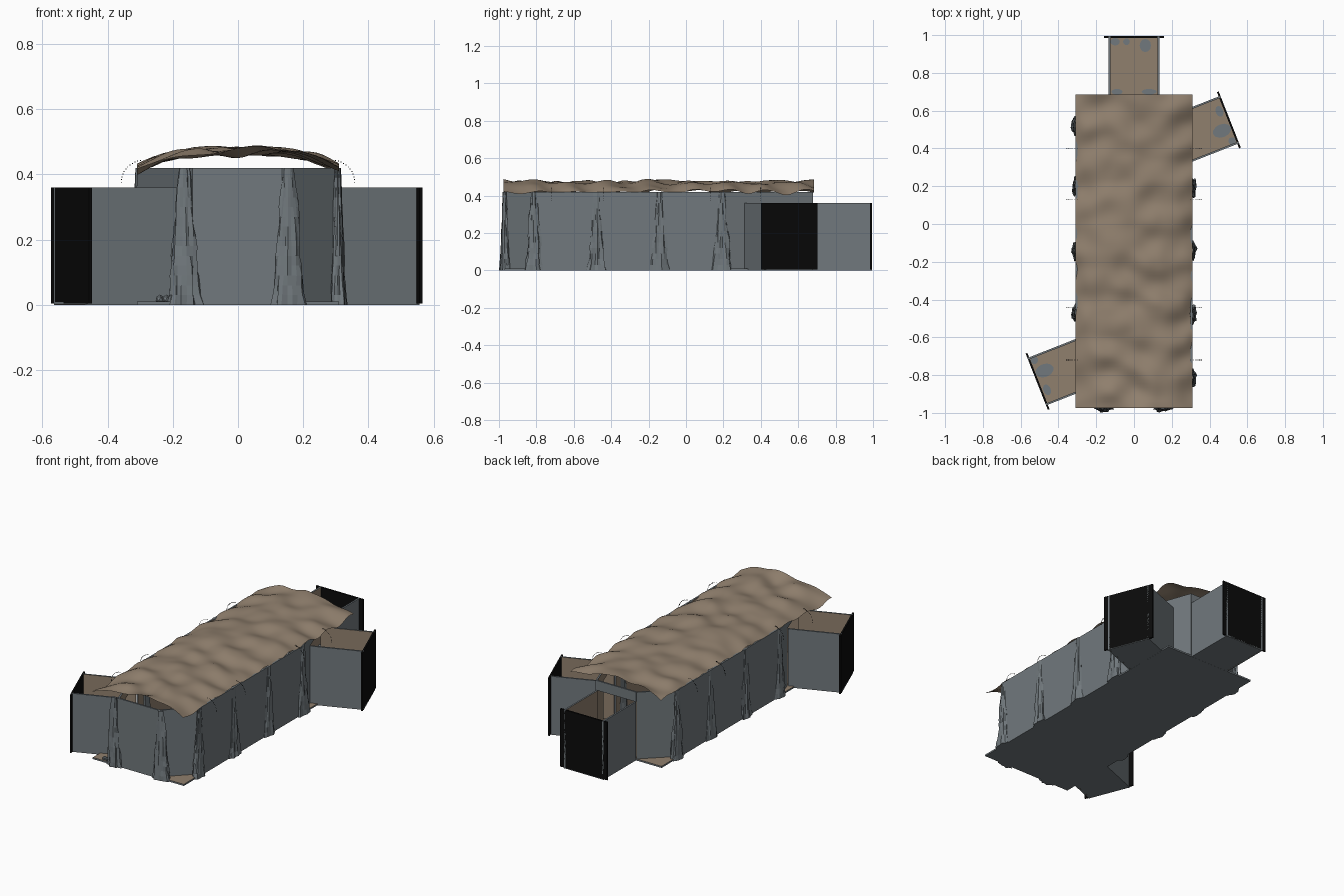
import bpy, bmesh, math, random
from mathutils import Vector, noise

random.seed(4)
if "Cube" in bpy.data.objects:
    bpy.data.objects.remove(bpy.data.objects["Cube"])


def material(name, rgb):
    m = bpy.data.materials.new(name)
    m.diffuse_color = (*rgb, 1)
    m.use_nodes = True
    bsdf = m.node_tree.nodes["Principled BSDF"]
    bsdf.inputs["Base Color"].default_value = (*rgb, 1)
    bsdf.inputs["Roughness"].default_value = 0.9
    return m


STONE = material("grey stone", (0.165, 0.19, 0.205))
EARTH = material("brown earth", (0.28, 0.215, 0.155))
BLACK = material("black", (0.003, 0.003, 0.003))

W, FRONT, BACK, WALL_H, DOOR_H = 0.31, -0.97, 0.68, 0.42, 0.36
THICK = 0.01


def finish(name, bm, mats):
    bmesh.ops.recalc_face_normals(bm, faces=bm.faces)
    me = bpy.data.meshes.new(name)
    bm.to_mesh(me)
    bm.free()
    for m in mats:
        me.materials.append(m)
    ob = bpy.data.objects.new(name, me)
    bpy.context.collection.objects.link(ob)
    return ob


def prism(name, outline, z0, z1, mats, inner=None):
    """Extrude a plan outline; faces pointing along inner get the second material."""
    bm = bmesh.new()
    face = bm.faces.new([bm.verts.new((p[0], p[1], z0)) for p in outline])
    ext = bmesh.ops.extrude_face_region(bm, geom=[face])
    for v in ext["geom"]:
        if isinstance(v, bmesh.types.BMVert):
            v.co.z = z1
    bmesh.ops.recalc_face_normals(bm, faces=bm.faces)
    if inner is not None:
        for f in bm.faces:
            f.normal_update()
            f.material_index = int(f.normal.dot(inner) > 0.9)
    return finish(name, bm, mats)


def panel(name, p, q, z0=0.0, z1=WALL_H, mats=(STONE, EARTH)):
    """Thin wall from p to q whose inner side lies to the left of the direction."""
    p, q = Vector(p), Vector(q)
    d = (q - p).normalized()
    n = Vector((-d.y, d.x))
    inner = Vector((n.x, n.y, 0))
    return prism(name, [p, q, q + n * THICK, p + n * THICK], z0, z1, mats, inner)


UP = Vector((0, 0, 1))

# Hall floor
prism("hall_floor", [(-W, FRONT), (W, FRONT), (W, BACK), (-W, BACK)], 0, THICK,
      (STONE, EARTH), UP)

# Hall walls, counter-clockwise; the last entry tells if a tunnel opens there
plan = [((-0.14, FRONT), "front_wall", False), ((0.14, FRONT), "front_left_corner", False),
        ((W, -0.8), "left_wall", False), ((W, 0.2), "left_tunnel_wall", True),
        ((0.14, BACK), "back_wall", True), ((-0.14, BACK), "back_right_corner", False),
        ((-W, 0.52), "right_wall", False), ((-W, -0.49), "right_tunnel_wall", True)]
for i, (p, name, has_door) in enumerate(plan):
    p, q = Vector(p), Vector(plan[(i + 1) % len(plan)][0])
    if not has_door:
        panel(name, p, q)
        continue
    d, mid = (q - p).normalized(), (p + q) / 2
    a, b = mid - d * 0.135, mid + d * 0.135
    panel(name + "_lintel", a, b, DOOR_H)
    if (a - p).length > 0.02:
        panel(name + "_jamb_a", p, a)
        panel(name + "_jamb_b", b, q)


# Side tunnels, open above, closed by a black end panel
def tunnel(name, end, out, length, patches):
    end, u = Vector(end), Vector(out).normalized()
    t = Vector((-u.y, u.x))
    hw = 0.135

    def at(along, side):
        return end - u * along + t * side

    panel(name + "_wall_a", at(length, -hw), at(0, -hw), 0, DOOR_H)
    panel(name + "_wall_b", at(0, hw), at(length, hw), 0, DOOR_H)
    panel(name + "_end", at(0, -0.16), at(0, 0.16), 0.004, DOOR_H, (BLACK, BLACK))
    prism(name + "_floor", [at(length, -hw), at(0, -hw), at(0, hw), at(length, hw)],
          0.0005, THICK - 0.0005, (STONE, EARTH), UP)
    # Stone patches on the floor
    for k, (along, side, ra, rs) in enumerate(patches):
        ring = [at(along + ra * math.cos(s * math.tau / 12), side + rs * math.sin(s * math.tau / 12))
                for s in range(12)]
        prism(f"{name}_patch_{k}", ring, THICK, THICK + 0.003, (STONE,))


tunnel("back_tunnel", (0, 0.995), (0, 1), 0.315,
       [(0.05, -0.06, 0.035, 0.03), (0.03, 0.04, 0.018, 0.018), (0.03, 0.1, 0.02, 0.025),
        (0.295, -0.08, 0.015, 0.04), (0.295, 0.09, 0.015, 0.03)])
side_patches = [(0.06, -0.04, 0.05, 0.035), (0.035, 0.06, 0.02, 0.03), (0.03, -0.11, 0.02, 0.02)]
tunnel("left_tunnel", (0.507, 0.553), (0.93, 0.366), 0.31, side_patches)
tunnel("right_tunnel", (-0.515, -0.835), (-0.93, -0.366), 0.31, side_patches)

# Rolling earth roof: a domed sheet with soft bumps
bm = bmesh.new()
bmesh.ops.create_grid(bm, x_segments=36, y_segments=90, size=1)
for v in bm.verts:
    s = v.co.x
    x, y = s * W, (FRONT + BACK) / 2 + v.co.y * (BACK - FRONT + 0.01) / 2
    dome = 0.418 + 0.054 * (1 - abs(s) ** 3.2)
    bump = noise.noise(Vector((x * 8, y * 8.5, 2.3))) * 0.022
    wave = 0.007 * math.sin(y * 31 + 2 * math.sin(x * 9))
    v.co = (x, y, min(dome + bump + wave, 0.495))
roof = finish("earth_roof", bm, (EARTH,))
for f in roof.data.polygons:
    f.use_smooth = True


# Craggy buttresses leaning on the wall joints
def buttress(name, x, y, angle, seed):
    bm = bmesh.new()
    sides, rows = 18, 14
    rings = []
    for r in range(rows + 1):
        h = r / rows
        size = 1 - 0.68 * h ** 0.8
        ring = []
        for s in range(sides):
            a = s * math.tau / sides
            rough = 1 + 0.45 * noise.noise(Vector((math.cos(a) * 2.5, math.sin(a) * 2.5 + seed * 7, h * 3)))
            rough += random.uniform(-0.08, 0.08)
            ring.append(bm.verts.new((0.052 * size * rough * math.cos(a),
                                      0.026 * size * rough * math.sin(a), h * WALL_H)))
        rings.append(ring)
    for lo, hi in zip(rings, rings[1:]):
        for s in range(sides):
            n = (s + 1) % sides
            bm.faces.new((lo[s], lo[n], hi[n], hi[s]))
    bm.faces.new(rings[-1])
    bm.faces.new(rings[0])
    ob = finish(name, bm, (STONE,))
    ob.location = (x, y, 0)
    ob.rotation_euler.z = angle


spots = [(-0.165, FRONT, 0), (0.155, FRONT, 0.2)]
spots += [(0.305, y, math.pi / 2) for y in (-0.81, -0.48, -0.14, 0.19)]
spots += [(-0.305, y, math.pi / 2) for y in (-0.47, -0.14, 0.2, 0.52)]
for i, (x, y, a) in enumerate(spots):
    buttress(f"buttress_{i + 1}", x, y, a, i)

# Small rubble at the front
for i, x in enumerate((-0.24, -0.22, 0.12)):
    bm = bmesh.new()
    bmesh.ops.create_icosphere(bm, subdivisions=1, radius=0.014)
    ob = finish(f"rubble_{i + 1}", bm, (STONE,))
    ob.location = (x, -0.955, 0.018)

# Tiny crumbs strung in arcs along the roof edges
bm = bmesh.new()
for y in (-0.72, -0.44, 0.13, 0.4):
    for side in (-1, 1):
        for k in range(12):
            a = math.radians(k * 7.5)
            c = bmesh.ops.create_cube(bm, size=0.003)
            bmesh.ops.translate(bm, verts=c["verts"], vec=(
                side * (0.29 + 0.068 * math.cos(a)), y, 0.375 + 0.068 * math.sin(a)))
finish("crumbs", bm, (BLACK,))
